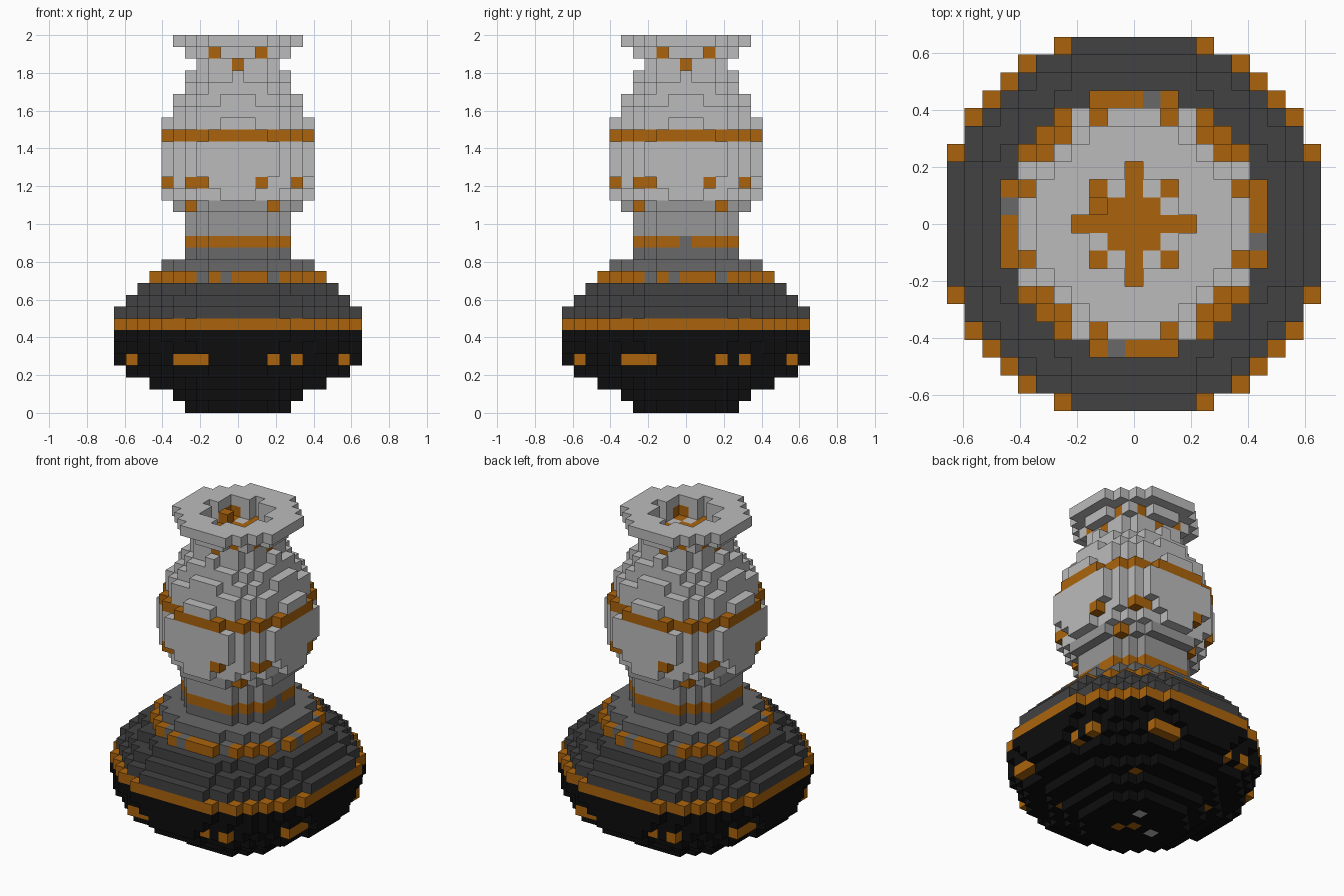
import bpy
import bmesh
from mathutils import Vector

if "Cube" in bpy.data.objects:
    bpy.data.objects.remove(bpy.data.objects["Cube"], do_unlink=True)

STEP = 0.0625  # size of one block

COLOURS = {
    "black": (0.004, 0.004, 0.004),
    "charcoal": (0.054, 0.054, 0.054),
    "dark_grey": (0.138, 0.138, 0.138),
    "mid_grey": (0.31, 0.31, 0.31),
    "light_grey": (0.5, 0.5, 0.5),
    "orange": (0.41, 0.127, 0.004),
}
NAMES = list(COLOURS)


def make_material(name, rgb):
    mat = bpy.data.materials.new(name)
    mat.use_nodes = True
    colour = (*rgb, 1.0)
    mat.diffuse_color = colour
    mat.node_tree.nodes["Principled BSDF"].inputs["Base Color"].default_value = colour
    return mat


MATERIALS = [make_material(n, c) for n, c in COLOURS.items()]

# Parts from the ground up: name, colour, squared radius of each layer in blocks
PARTS = [
    ("base_bowl", "black", [20, 34, 58, 89, 106, 113, 117]),
    ("base_band", "orange", [117]),
    ("base_shoulder", "charcoal", [109, 90, 73]),
    ("shoulder_band", "orange", [53]),
    ("stem_foot", "dark_grey", [41, 20]),
    ("stem_band", "orange", [20]),
    ("stem", "mid_grey", [20, 20, 29]),
    ("body", "light_grey", [37, 41, 45, 45, 45]),
    ("body_band", "orange", [41]),
    ("neck", "light_grey", [37, 34, 26, 20, 16, 13]),
    ("rim", "light_grey", [18, 29]),
]

# Fill every layer with a disc of blocks
blocks = {}
layer = 0
for part, colour, radii in PARTS:
    for r2 in radii:
        for x in range(-11, 12):
            for y in range(-11, 12):
                if x * x + y * y <= r2:
                    blocks[x, y, layer] = [part, colour]
        layer += 1
top = layer - 1


def paint(z, colour, spots, turns=4):
    """Recolour blocks, repeated around the axis in quarter turns."""
    for x, y in spots:
        for _ in range(turns):
            if (x, y, z) in blocks:
                blocks[x, y, z][1] = colour
            x, y = -y, x


# Scattered accents
paint(4, "orange", [(-5, -9), (-4, -9), (-3, -9), (3, -9), (5, -9)])
paint(11, "dark_grey", [(-1, -7), (-3, -6), (3, -6)])
paint(14, "dark_grey", [(4, 0)], turns=1)
paint(17, "orange", [(3, -4)])
paint(19, "orange", [(2, -6), (-4, -5), (-3, -5)])
paint(top - 1, "orange", [(2, -3), (-2, -3)])
paint(0, "orange", [(0, 0), (1, -1)], turns=1)
paint(0, "light_grey", [(-2, 0), (1, 2)], turns=1)
paint(2, "orange", [(5, -4)])

# Mouth: hollow the rim and lay a patterned floor
for x in range(-3, 4):
    for y in range(-3, 4):
        if x * x + y * y <= 9:
            for z in (top, top - 1):
                blocks.pop((x, y, z), None)
            pale = {abs(x), abs(y)} == {1, 2}
            blocks[x, y, top - 2] = ["neck", "light_grey" if pale else "orange"]
blocks[-2, 1, top - 1] = ["rim", "orange"]

DIRECTIONS = [Vector(d) for d in
              ((1, 0, 0), (-1, 0, 0), (0, 1, 0), (0, -1, 0), (0, 0, 1), (0, 0, -1))]


def add_face(bm, cell, normal, colour):
    """One square side of a block, facing along the normal."""
    centre = Vector(cell) + Vector((0, 0, 0.5)) + normal * 0.5
    u = Vector((normal.y, normal.z, normal.x)) * 0.5
    v = normal.cross(u)
    corners = (-u - v, u - v, u + v, v - u)
    face = bm.faces.new([bm.verts.new((centre + c) * STEP) for c in corners])
    face.material_index = NAMES.index(colour)


# Build each part from the exposed sides of its blocks
for part, _, _ in PARTS:
    bm = bmesh.new()
    for cell, (owner, colour) in blocks.items():
        if owner != part:
            continue
        for d in DIRECTIONS:
            beside = tuple(int(a + b) for a, b in zip(cell, d))
            if beside not in blocks:
                add_face(bm, cell, d, colour)
    bmesh.ops.remove_doubles(bm, verts=bm.verts, dist=0.001)
    mesh = bpy.data.meshes.new(part)
    bm.to_mesh(mesh)
    bm.free()
    for mat in MATERIALS:
        mesh.materials.append(mat)
    bpy.context.collection.objects.link(bpy.data.objects.new(part, mesh))
